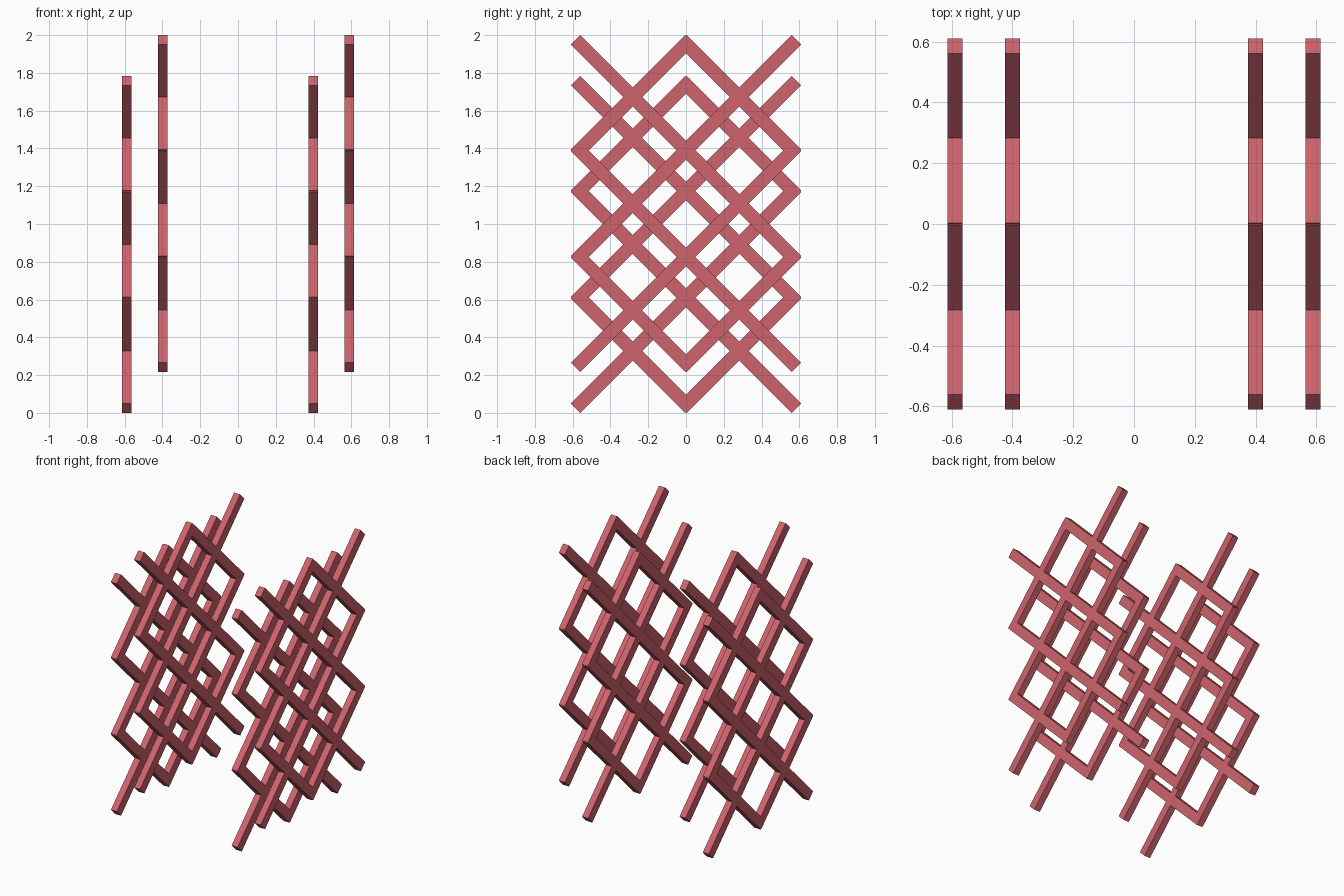
import bpy, bmesh, math
from mathutils import Matrix

if "Cube" in bpy.data.objects:
    bpy.data.objects.remove(bpy.data.objects["Cube"])

D = 0.282       # half spacing of the lattice nodes
W = 0.07        # bar width in the lattice plane
T = 0.049       # bar thickness along x
EXT = 0.03      # bar overhang past its end nodes
HALF_H = 0.892  # half height of one panel

mat = bpy.data.materials.new("red_paint")
mat.diffuse_color = (0.62, 0.125, 0.15, 1)
mat.use_nodes = True
mat.node_tree.nodes["Principled BSDF"].inputs["Base Color"].default_value = mat.diffuse_color


def add_bar(bm, y0, y1, c, side):
    """Box along z = side * y + c, in the plane of the panel."""
    length = (y1 - y0) * math.sqrt(2) + 2 * EXT
    ym = (y0 + y1) / 2
    m = (Matrix.Translation((0, side * ym, ym + c))
         @ Matrix.Rotation(side * math.pi / 4, 4, 'X')
         @ Matrix.Diagonal((T, length, W, 1)))
    bmesh.ops.create_cube(bm, size=1, matrix=m)


def lattice_panel(name, x, z):
    bm = bmesh.new()
    for side in (1, -1):
        # two long diagonals, then the short corner bars
        for y0, y1, c in ((-2 * D, 2 * D, -D), (-2 * D, 2 * D, D),
                          (0, 2 * D, -3 * D), (-2 * D, 0, 3 * D)):
            add_bar(bm, y0, y1, c, side)
    me = bpy.data.meshes.new(name)
    bm.to_mesh(me)
    bm.free()
    me.materials.append(mat)
    ob = bpy.data.objects.new(name, me)
    ob.location = (x, 0, z)
    bpy.context.collection.objects.link(ob)


# two pairs of panels, each with a low and a raised lattice
for label, cx in (("left", -0.494), ("right", 0.494)):
    lattice_panel(label + "_low_lattice", cx - 0.095, HALF_H)
    lattice_panel(label + "_high_lattice", cx + 0.095, 2 - HALF_H)
